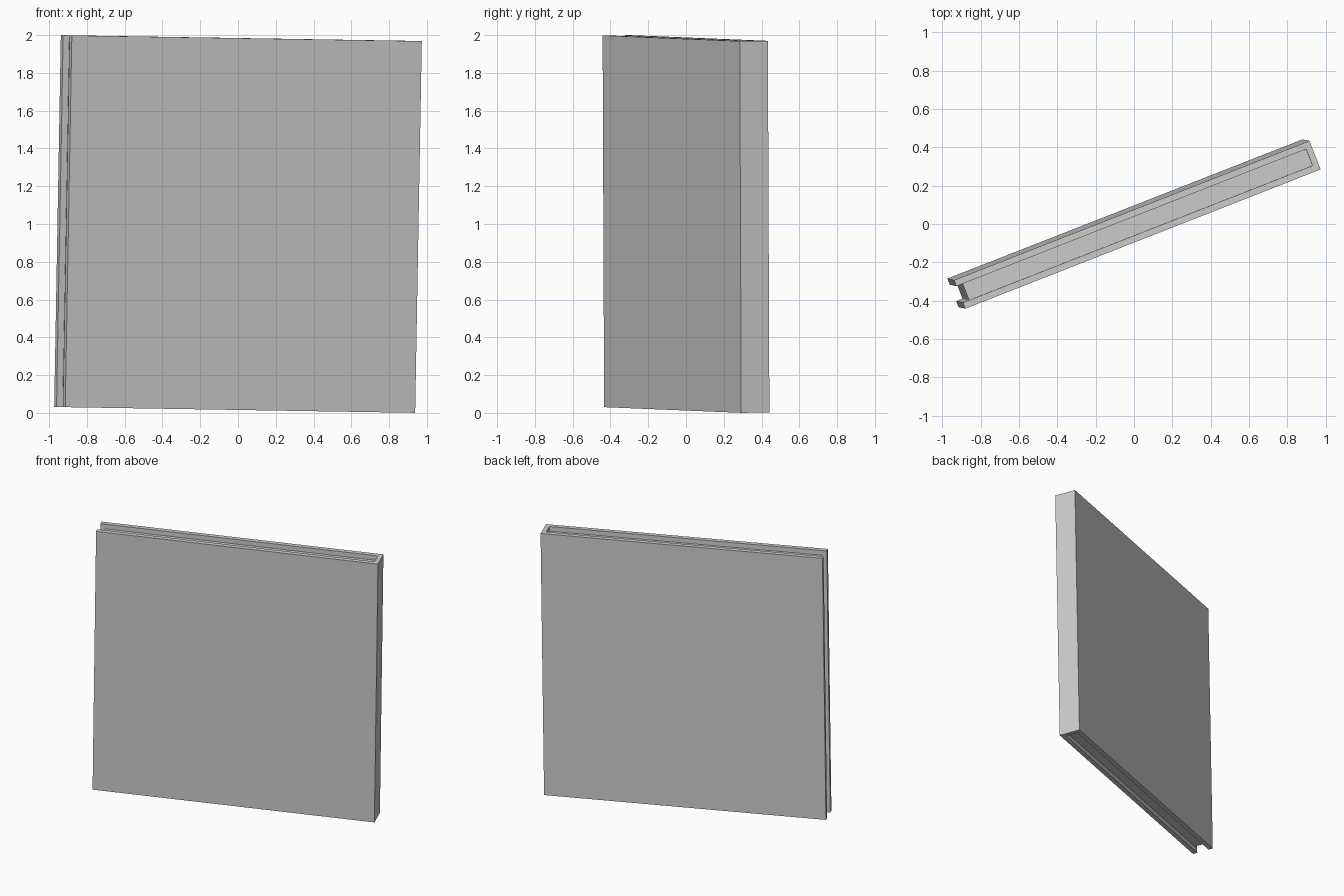
import bpy
import bmesh
from itertools import product
from mathutils import Matrix, Vector

cube = bpy.data.objects.get("Cube")
if cube:
    bpy.data.objects.remove(cube, do_unlink=True)

# Overall panel size, lip thickness, groove depth and closed end wall
WIDTH, THICK, HEIGHT = 1.99, 0.16, 1.968
LIP, GROOVE, END = 0.034, 0.035, 0.032

grey = bpy.data.materials.new("plain grey")
grey.use_nodes = True
colour = (0.6, 0.6, 0.6, 1)
grey.diffuse_color = colour
grey.node_tree.nodes["Principled BSDF"].inputs["Base Color"].default_value = colour

# Break lines that split the slab into lips, core and end wall
breaks = [
    [-WIDTH / 2, -WIDTH / 2 + GROOVE, WIDTH / 2 - END, WIDTH / 2],
    [-THICK / 2, -THICK / 2 + LIP, THICK / 2 - LIP, THICK / 2],
    [-HEIGHT / 2, -HEIGHT / 2 + GROOVE, HEIGHT / 2 - GROOVE, HEIGHT / 2],
]


def filled(cell):
    """True where the slab is solid: the groove runs round top, side and bottom."""
    i, j, k = cell
    if not all(0 <= n < 3 for n in cell):
        return False
    groove = j == 1 and i < 2 and (i == 0 or k != 1)
    return not groove


# Skin the solid cells with one closed surface
bm = bmesh.new()
for cell in product(range(3), repeat=3):
    if not filled(cell):
        continue
    for axis, side in product(range(3), (0, 1)):
        neighbour = list(cell)
        neighbour[axis] += 2 * side - 1
        if filled(neighbour):
            continue
        a, b = (axis + 1) % 3, (axis + 2) % 3
        corners = []
        for da, db in ((0, 0), (1, 0), (1, 1), (0, 1)):
            index = list(cell)
            index[axis] += side
            index[a] += da
            index[b] += db
            corners.append(bm.verts.new([breaks[n][index[n]] for n in range(3)]))
        bm.faces.new(corners if side else corners[::-1])

bmesh.ops.remove_doubles(bm, verts=bm.verts, dist=0.0001)
bmesh.ops.dissolve_limit(bm, angle_limit=0.01, verts=bm.verts, edges=bm.edges)
bmesh.ops.recalc_face_normals(bm, faces=bm.faces)

mesh = bpy.data.meshes.new("grooved_panel")
bm.to_mesh(mesh)
bm.free()
mesh.materials.append(grey)
panel = bpy.data.objects.new("grooved_panel", mesh)
bpy.context.collection.objects.link(panel)

# Turn and slightly lean the panel
up = Vector((0.035, -0.008, 1.965)).normalized()
along = Vector((1.85, 0.725, -0.03))
along = (along - up * along.dot(up)).normalized()
across = up.cross(along)
turn = Matrix((along, across, up)).transposed().to_4x4()
panel.matrix_world = Matrix.Translation((0, 0, 1)) @ turn
